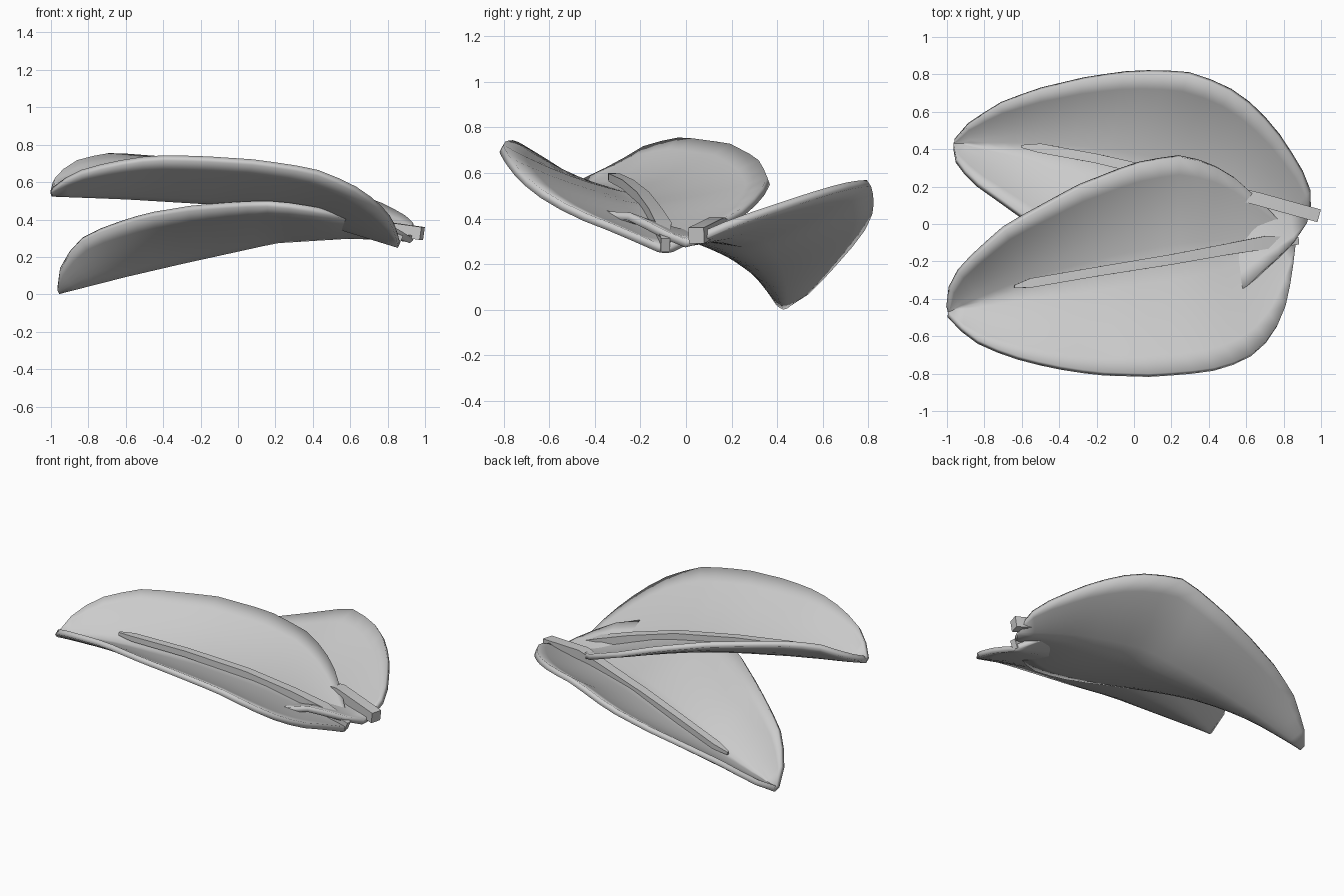
import bpy, bmesh, math
from mathutils import Vector

if "Cube" in bpy.data.objects:
    bpy.data.objects.remove(bpy.data.objects["Cube"])


def resample(points, n):
    """Even spacing along a polyline."""
    pts = [Vector(p) for p in points]
    d = [0.0]
    for a, b in zip(pts, pts[1:]):
        d.append(d[-1] + (b - a).length)
    out = []
    for i in range(n):
        t = d[-1] * i / (n - 1)
        k = 0
        while k < len(pts) - 2 and d[k + 1] < t:
            k += 1
        out.append(pts[k].lerp(pts[k + 1], (t - d[k]) / (d[k + 1] - d[k])))
    return out


def finish(bm, name, angle):
    bmesh.ops.recalc_face_normals(bm, faces=bm.faces)
    me = bpy.data.meshes.new(name)
    bm.to_mesh(me)
    bm.free()
    ob = bpy.data.objects.new(name, me)
    bpy.context.collection.objects.link(ob)
    bpy.ops.object.select_all(action='DESELECT')
    bpy.context.view_layer.objects.active = ob
    ob.select_set(True)
    bpy.ops.object.shade_smooth_by_angle(angle=math.radians(angle))
    return ob


def leaf(name, edge_a, keel, edge_b, stations=22, across=12):
    """Skin a folded, cupped blade over two edges and a keel."""
    bm = bmesh.new()
    rows = []
    for a, k, b in zip(*(resample(r, stations) for r in (edge_a, keel, edge_b))):
        row = []
        for j in range(across + 1):
            s = 2 * j / across - 1
            curve = a * (s * (s - 1) / 2) + k * (1 - s * s) + b * (s * (s + 1) / 2)
            fold = k.lerp(a if s < 0 else b, abs(s))
            row.append(bm.verts.new(curve.lerp(fold, 0.5)))
        rows.append(row)
    for r, q in zip(rows, rows[1:]):
        for j in range(across):
            bm.faces.new((r[j], r[j + 1], q[j + 1], q[j]))
    bmesh.ops.remove_doubles(bm, verts=bm.verts, dist=0.002)
    ob = finish(bm, name, 50)
    mod = ob.modifiers.new("thickness", 'SOLIDIFY')
    mod.thickness = 0.035
    mod.offset = 0
    return ob


def rod(name, path):
    """Square rod along points of (x, y, z, width, height)."""
    bm = bmesh.new()
    pts = [Vector(p[:3]) for p in path]
    rings = []
    for i, p in enumerate(path):
        t = (pts[min(i + 1, len(pts) - 1)] - pts[max(i - 1, 0)]).normalized()
        side = t.cross(Vector((0, 0, 1))).normalized()
        up = side.cross(t)
        rings.append([bm.verts.new(pts[i] + side * u * p[3] / 2 + up * v * p[4] / 2)
                      for u, v in ((-1, -1), (1, -1), (1, 1), (-1, 1))])
    for r, q in zip(rings, rings[1:]):
        for j in range(4):
            bm.faces.new((r[j], r[(j + 1) % 4], q[(j + 1) % 4], q[j]))
    bm.faces.new(rings[0])
    bm.faces.new(rings[-1])
    return finish(bm, name, 30)


# Upper leaf, towards the front
leaf("upper_leaf",
     [(-.995, -.45, .56), (-.98, -.3, .63), (-.85, -.16, .715), (-.68, -.01, .745),
      (-.3, .2, .715), (0, .32, .65), (.23, .365, .57), (.4, .33, .5), (.55, .24, .42),
      (.72, .08, .34), (.85, -.06, .27)],
     [(-.995, -.47, .54), (-.6, -.35, .525), (-.1, -.25, .495), (.3, -.19, .44),
      (.6, -.13, .345), (.86, -.09, .265)],
     [(-.995, -.485, .56), (-.88, -.61, .64), (-.68, -.7, .695), (-.45, -.76, .73),
      (-.2, -.8, .725), (.1, -.81, .705), (.4, -.785, .66), (.6, -.725, .58),
      (.73, -.61, .49), (.8, -.48, .42), (.84, -.3, .35), (.86, -.12, .27)])

# Lower leaf, towards the back; its inner edge tucks under the upper leaf
leaf("lower_leaf",
     [(-.96, .445, .03), (-.88, .54, .09), (-.7, .65, .21), (-.5, .72, .29),
      (-.25, .78, .37), (0, .815, .45), (.27, .81, .555), (.48, .74, .55),
      (.65, .62, .52), (.77, .48, .475), (.87, .33, .425), (.94, .2, .38),
      (.94, .06, .32)],
     [(-.96, .43, .018), (-.6, .39, .11), (-.3, .35, .18), (.2, .25, .29),
      (.6, .14, .315), (.93, .03, .3)],
     [(-.965, .41, .03), (-.95, .33, .15), (-.86, .23, .28), (-.72, .13, .35),
      (-.5, -.03, .42), (-.25, -.22, .46), (.0, -.38, .48), (.2, -.47, .485),
      (.42, -.45, .45), (.58, -.36, .415), (.7, -.24, .41), (.84, -.12, .34),
      (.92, 0, .29)])

# Midribs running into the short stems
rod("upper_midrib", [(-.64, -.335, .59, .015, .02), (-.55, -.315, .58, .05, .035),
                     (-.2, -.255, .55, .05, .04), (.2, -.19, .495, .055, .045),
                     (.5, -.135, .42, .06, .05), (.7, -.1, .355, .07, .06),
                     (.87, -.09, .285, .04, .06)])
rod("lower_midrib", [(-.6, .415, .155, .015, .02), (-.5, .405, .18, .05, .035),
                     (-.2, .35, .25, .05, .04), (.1, .28, .305, .055, .045),
                     (.4, .2, .34, .06, .05), (.66, .135, .375, .07, .06),
                     (.985, .045, .325, .07, .07)])
